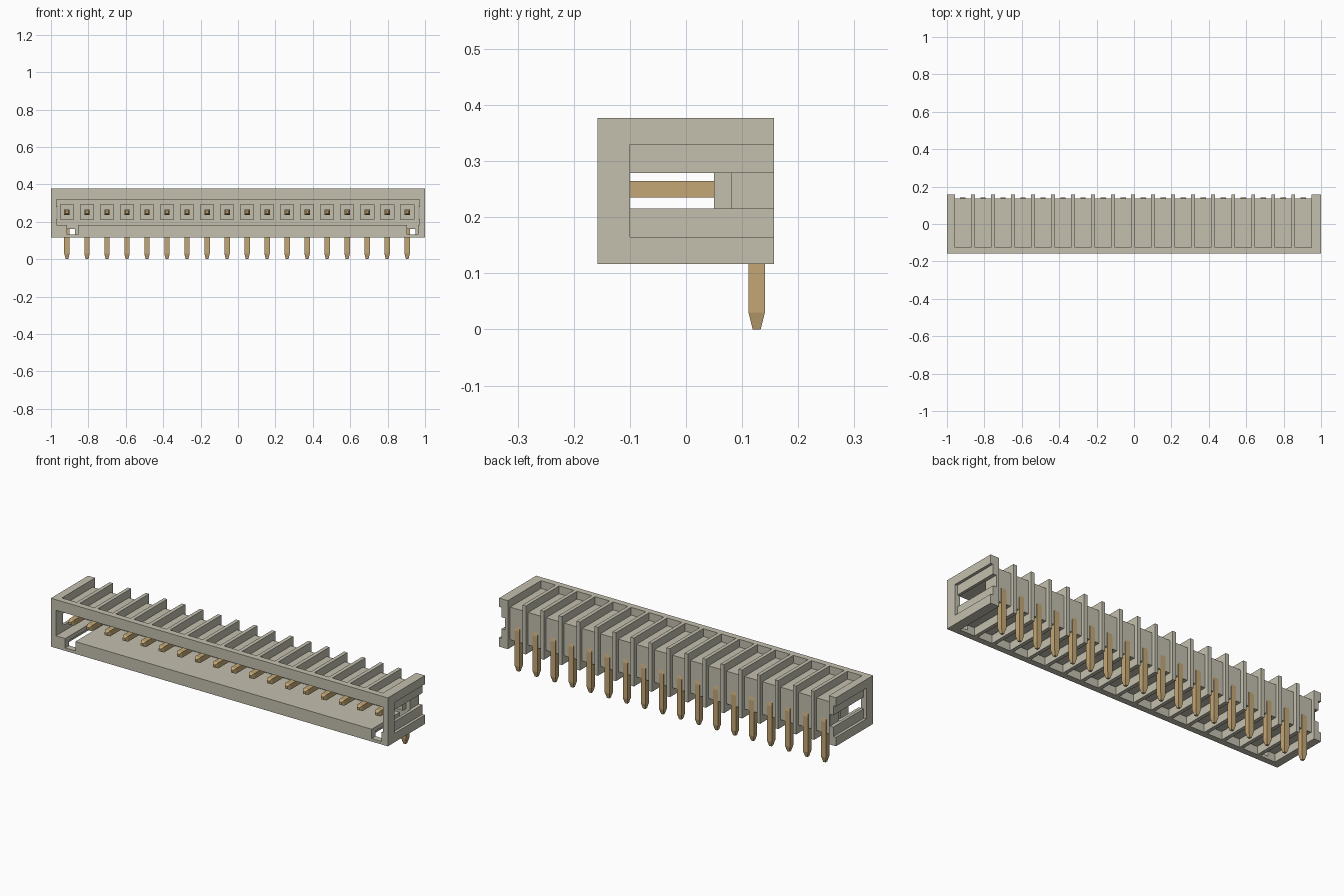
import bpy, bmesh, math
from mathutils import Matrix, Vector

if "Cube" in bpy.data.objects:
    bpy.data.objects.remove(bpy.data.objects["Cube"])


def material(name, rgb):
    m = bpy.data.materials.new(name)
    m.use_nodes = True
    m.diffuse_color = (*rgb, 1)
    bsdf = next(n for n in m.node_tree.nodes if n.type == 'BSDF_PRINCIPLED')
    bsdf.inputs["Base Color"].default_value = (*rgb, 1)
    return m


plastic = material("warm grey plastic", (0.55, 0.53, 0.43))
brass = material("brass", (0.55, 0.39, 0.18))


def finish(name, bm, mat):
    bmesh.ops.recalc_face_normals(bm, faces=bm.faces)
    me = bpy.data.meshes.new(name)
    bm.to_mesh(me)
    bm.free()
    me.materials.append(mat)
    ob = bpy.data.objects.new(name, me)
    bpy.context.collection.objects.link(ob)
    return ob


def boxes(name, spans):
    """One mesh of boxes, each given as ((x0, x1), (y0, y1), (z0, z1))."""
    bm = bmesh.new()
    for span in spans:
        mid = Vector([(a + b) / 2 for a, b in span])
        size = Vector([b - a for a, b in span])
        bmesh.ops.create_cube(bm, size=1, matrix=Matrix.Translation(mid) @ Matrix.Diagonal(size).to_4x4())
    return finish(name, bm, plastic)


def cut(target, spans):
    cutter = boxes("cutter", spans)
    cutter.hide_render = True
    mod = target.modifiers.new("cut", 'BOOLEAN')
    mod.operation = 'DIFFERENCE'
    mod.solver = 'EXACT'
    mod.object = cutter
    bpy.context.view_layer.objects.active = target
    bpy.ops.object.modifier_apply(modifier=mod.name)
    bpy.data.objects.remove(cutter)


# Layout
COUNT, PITCH, SHIFT = 18, 0.107, -0.005
pin_x = [SHIFT + (i - (COUNT - 1) / 2) * PITCH for i in range(COUNT)]
BOTTOM, TOP = 0.117, 0.377
FRONT, BACK = -0.158, 0.157
PIN_Z, LEG_Y = 0.25, 0.126
HALF_SLOT = 0.0435

# Housing shell with its mating cavity
housing = boxes("housing", [((-1, 1), (FRONT, BACK), (BOTTOM, TOP))])
cut(housing, [((-0.97, 0.97), (-0.3, 0.08), (0.183, 0.32))])

# Shallow pockets above and below, leaving thin ribs between them
cut(housing, [((x - HALF_SLOT, x + HALF_SLOT), (-0.125, 0.3), z)
              for x in pin_x for z in ((0.335, 0.5), (0, 0.16))])
# Rear wall set in from the rib ends
cut(housing, [((x - HALF_SLOT, x + HALF_SLOT), (0.137, 0.3), (0, 0.5)) for x in pin_x])

# End walls: wide recess, then a narrow window channel
cut(housing, [(x, (-0.1, 0.3), (0.165, 0.33)) for x in ((-1.1, -0.985), (0.985, 1.1))])
cut(housing, [(x, (-0.1, 0.3), (0.216, 0.279)) for x in ((-1.1, -0.965), (0.965, 1.1))])

# Keying notches in the cavity floor
cut(housing, [(x, (-0.3, 0.08), (0.133, 0.2)) for x in ((-0.915, -0.855), (0.904, 0.963))])

# Square collars around the pins on the cavity's back wall
boxes("pin_collars", [((x - 0.038, x + 0.038), (0.05, 0.085), (0.213, 0.292)) for x in pin_x])


# Bent square pins with tapered ends
HALF, TIP, BEND = 0.0145, 0.007, 0.03
path = [(-0.12, PIN_Z, 0, TIP), (-0.105, PIN_Z, 0, HALF)]
for k in range(5):
    a = math.radians(90 * k / 4)
    path.append((LEG_Y - BEND + BEND * math.sin(a), PIN_Z - BEND + BEND * math.cos(a), a, HALF))
path += [(LEG_Y, 0.03, math.pi / 2, HALF), (LEG_Y, 0, math.pi / 2, TIP)]

bm = bmesh.new()
for x in pin_x:
    rings = []
    for y, z, a, h in path:
        rings.append([bm.verts.new((x + sx * h, y + sn * h * math.sin(a), z + sn * h * math.cos(a)))
                      for sx, sn in ((-1, -1), (1, -1), (1, 1), (-1, 1))])
    for r, s in zip(rings, rings[1:]):
        for j in range(4):
            bm.faces.new((r[j], r[(j + 1) % 4], s[(j + 1) % 4], s[j]))
    bm.faces.new(rings[0])
    bm.faces.new(rings[-1])
finish("contact_pins", bm, brass)
